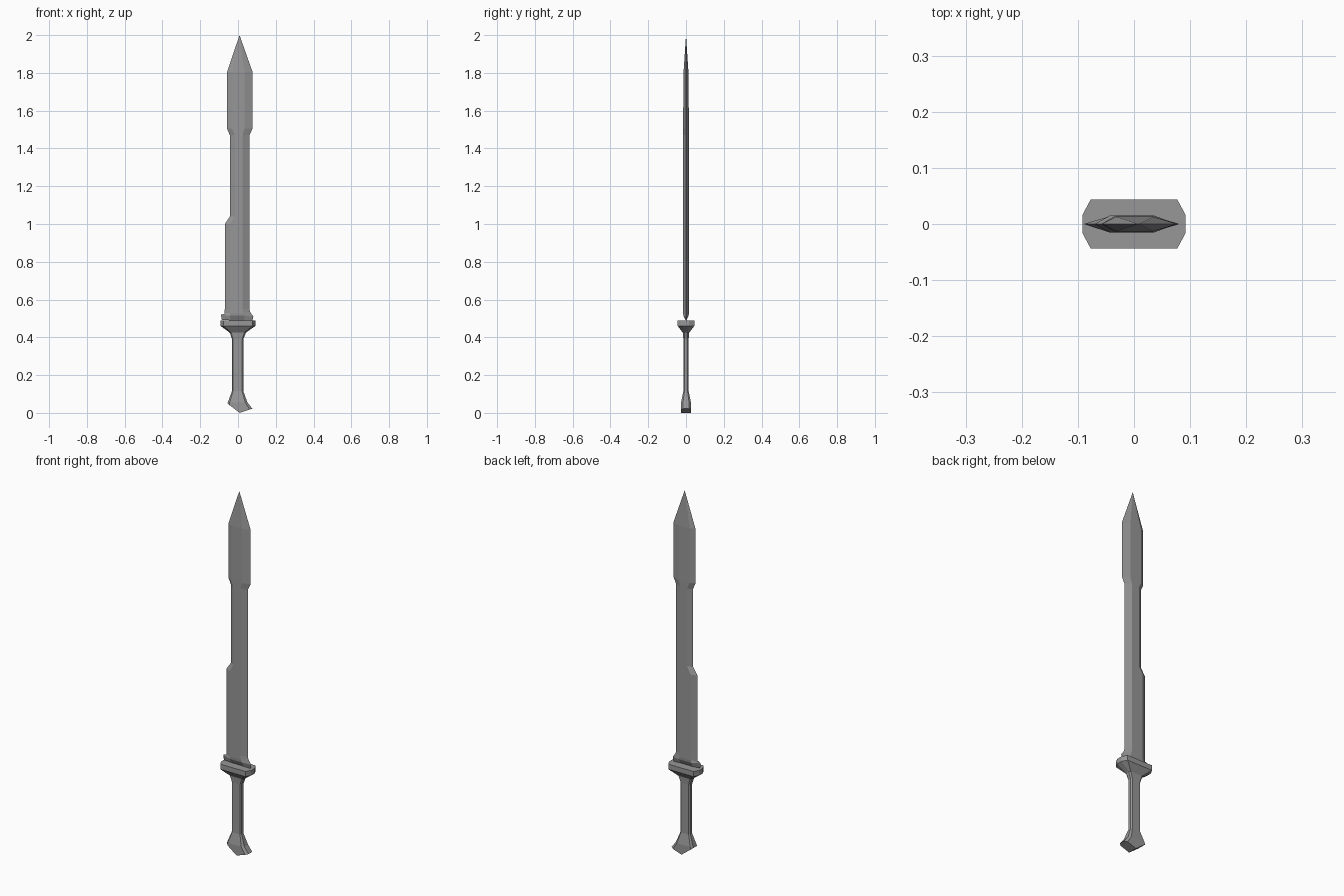
import bpy, bmesh

if "Cube" in bpy.data.objects:
    bpy.data.objects.remove(bpy.data.objects["Cube"])

# Dark grey metal
metal = bpy.data.materials.new("dark_metal")
metal.diffuse_color = (0.31, 0.31, 0.31, 1)
metal.use_nodes = True
metal.node_tree.nodes["Principled BSDF"].inputs["Base Color"].default_value = metal.diffuse_color


def loft(name, sections):
    """Skin sections; each is a list of (x, half_depth, z) mirrored front to back."""
    bm = bmesh.new()
    rings = []
    for sec in sections:
        pts = [(x, -y, z) for x, y, z in sec] + [(x, y, z) for x, y, z in reversed(sec)]
        rings.append([bm.verts.new(p) for p in pts])
    n = len(rings[0])
    for a, b in zip(rings, rings[1:]):
        for i in range(n):
            j = (i + 1) % n
            bm.faces.new((a[i], a[j], b[j], b[i]))
    # caps run as front-to-back strips so they may be creased
    for r in (rings[0], rings[-1]):
        for i in range(n // 2 - 1):
            bm.faces.new((r[i], r[i + 1], r[n - 2 - i], r[n - 1 - i]))
    bmesh.ops.remove_doubles(bm, verts=bm.verts, dist=0.0003)
    bmesh.ops.dissolve_degenerate(bm, edges=bm.edges, dist=0.0001)
    bmesh.ops.recalc_face_normals(bm, faces=bm.faces)
    mesh = bpy.data.meshes.new(name)
    bm.to_mesh(mesh)
    bm.free()
    mesh.materials.append(metal)
    obj = bpy.data.objects.new(name, mesh)
    bpy.context.collection.objects.link(obj)
    return obj


def octagon(z, xl, xr, y, chamfer_x, edge_y):
    mid = 0.007 if xr < 0.05 else 0.0
    return [(xl, edge_y, z), (xl + chamfer_x, y, z), (mid, y, z),
            (xr - chamfer_x, y, z), (xr, edge_y, z)]


def blade_section(z_left, z_right, xl, xr, thick=0.0155):
    zm = (z_left + z_right) / 2
    ridge_l = max(xl + 0.026, -0.042)
    ridge_r = min(xr - 0.035, 0.034)
    return [(xl, 0, z_left), (ridge_l, thick, zm), (ridge_r, thick, zm), (xr, 0, z_right)]


# Blade: sharp-edged hexagonal section with offset notches
tip = [(0.008, 0, 2.0)] * 4
loft("blade", [
    blade_section(0.493, 0.487, -0.086, 0.076, 0.001),
    blade_section(0.52, 0.51, -0.09, 0.081, 0.014),
    blade_section(0.525, 0.535, -0.071, 0.064),
    blade_section(0.55, 0.55, -0.07, 0.06),
    blade_section(1.0, 1.0, -0.07, 0.06),
    blade_section(1.04, 1.04, -0.043, 0.06),
    blade_section(1.47, 1.47, -0.043, 0.06),
    blade_section(1.505, 1.505, -0.058, 0.077),
    blade_section(1.805, 1.805, -0.058, 0.077, 0.013),
    tip,
])

# Guard: chamfered plate flaring out of the grip
grip = (-0.032, 0.028, 0.014, 0.006, 0.008)
loft("guard", [
    octagon(0.39, *grip),
    octagon(0.425, -0.044, 0.042, 0.017, 0.008, 0.009),
    octagon(0.46, -0.092, 0.092, 0.044, 0.015, 0.016),
    octagon(0.488, -0.092, 0.092, 0.044, 0.015, 0.016),
])

# Grip
loft("grip", [octagon(0.115, *grip), octagon(0.39, *grip)])

# Pommel: flared, with a slanted V-shaped underside
loft("pommel", [
    [(-0.056, 0.016, 0.05), (-0.046, 0.026, 0.042), (0.009, 0.026, 0.0),
     (0.062, 0.026, 0.018), (0.076, 0.016, 0.022)],
    [(-0.054, 0.016, 0.056), (-0.044, 0.026, 0.056), (0.009, 0.026, 0.056),
     (0.038, 0.026, 0.056), (0.05, 0.016, 0.056)],
    octagon(0.115, *grip),
])
